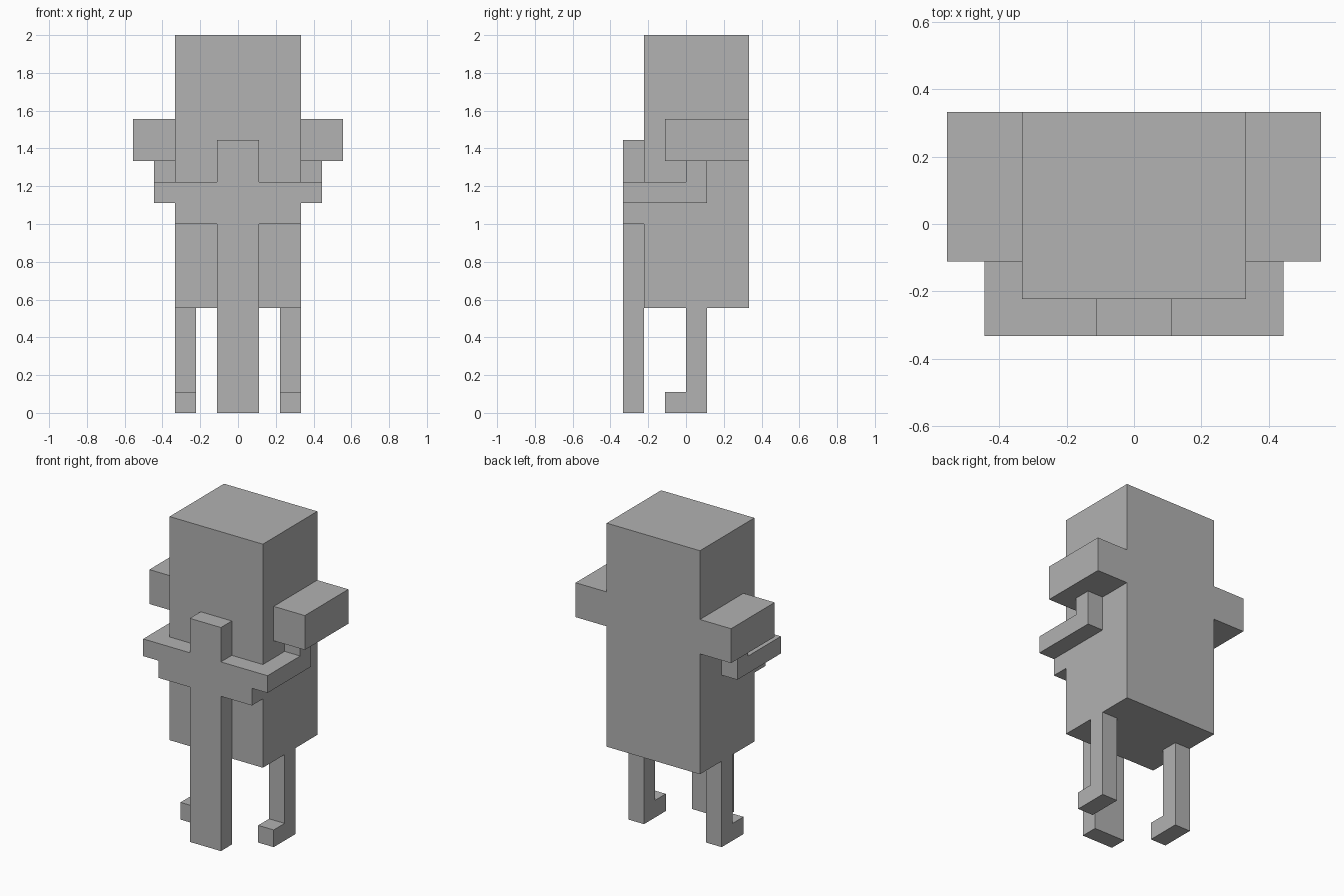
import bpy
import bmesh
from mathutils import Vector

cube = bpy.data.objects.get("Cube")
if cube:
    bpy.data.objects.remove(cube, do_unlink=True)

U = 1 / 9  # one block of the model's grid

grey = bpy.data.materials.new("stone grey")
COLOUR = (0.445, 0.445, 0.445, 1)
grey.diffuse_color = COLOUR
grey.use_nodes = True
grey.node_tree.nodes["Principled BSDF"].inputs["Base Color"].default_value = COLOUR


def extrude(name, profile, axis, start, end):
    """Extrude a (horizontal, z) block profile along x or y."""
    def place(h, z, d):
        return Vector((d, h, z) if axis == "x" else (h, d, z)) * U

    bm = bmesh.new()
    face = bm.faces.new([bm.verts.new(place(h, z, start)) for h, z in profile])
    result = bmesh.ops.extrude_face_region(bm, geom=[face])
    moved = [g for g in result["geom"] if isinstance(g, bmesh.types.BMVert)]
    bmesh.ops.translate(bm, verts=moved, vec=place(0, 0, end - start))
    bmesh.ops.recalc_face_normals(bm, faces=bm.faces)
    mesh = bpy.data.meshes.new(name)
    bm.to_mesh(mesh)
    bm.free()
    mesh.materials.append(grey)
    obj = bpy.data.objects.new(name, mesh)
    bpy.context.collection.objects.link(obj)
    return obj


def rect(h0, h1, z0, z1):
    return [(h0, z0), (h1, z0), (h1, z1), (h0, z1)]


# Head and torso in one tall block
extrude("body", rect(-2, 3, 5, 18), "x", -3, 3)

# Sword standing on its tip, with a wide guard and a short grip
half = [(1, 0), (1, 9), (3, 9), (3, 11), (1, 11), (1, 13)]
extrude("sword", half + [(-x, z) for x, z in reversed(half)], "y", -3, -2)

# Paired limbs
ARM = [(-3, 10), (1, 10), (1, 12), (0, 12), (0, 11), (-3, 11)]
LEG = [(-1, 0), (1, 0), (1, 5), (0, 5), (0, 1), (-1, 1)]
for side, s in (("left", 1), ("right", -1)):
    extrude(f"{side}_shoulder", rect(-1, 3, 12, 14), "x", 3 * s, 5 * s)
    extrude(f"{side}_arm", ARM, "x", 3 * s, 4 * s)
    extrude(f"{side}_leg", LEG, "x", 2 * s, 3 * s)
